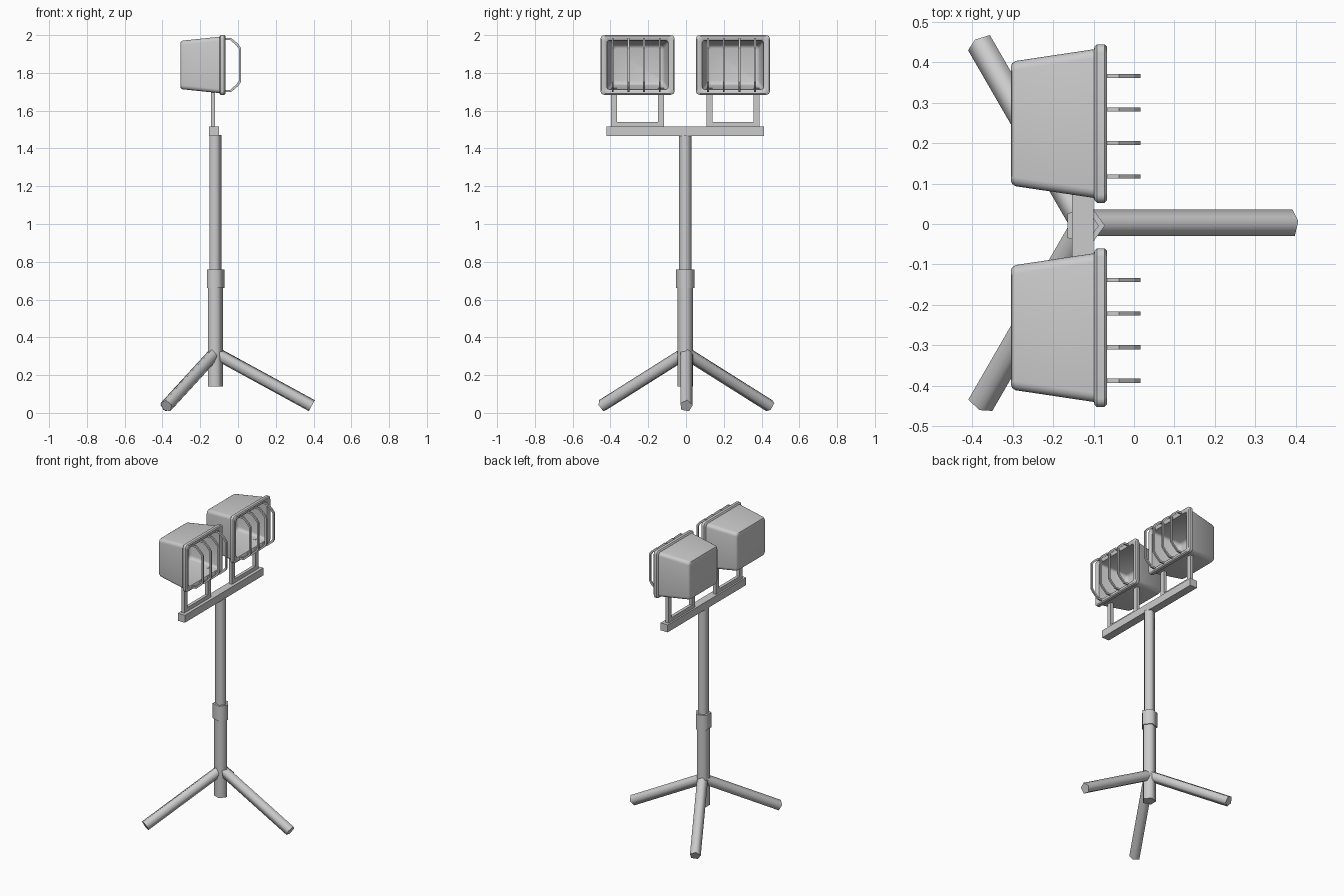
import bpy, bmesh, math
from mathutils import Vector

if "Cube" in bpy.data.objects:
    bpy.data.objects.remove(bpy.data.objects["Cube"])

PX, PY = -0.123, -0.004      # pole axis
LAMP_Z = 1.842


def finish(name, bm, angle=None):
    bmesh.ops.recalc_face_normals(bm, faces=bm.faces[:])
    me = bpy.data.meshes.new(name)
    bm.to_mesh(me)
    bm.free()
    ob = bpy.data.objects.new(name, me)
    bpy.context.collection.objects.link(ob)
    if angle:
        bpy.ops.object.select_all(action='DESELECT')
        ob.select_set(True)
        bpy.context.view_layer.objects.active = ob
        bpy.ops.object.shade_smooth_by_angle(angle=math.radians(angle))
    return ob


def loft(name, rings, angle=None):
    """Skin closed rings of points and cap both ends."""
    bm = bmesh.new()
    vs = [[bm.verts.new(p) for p in r] for r in rings]
    n = len(vs[0])
    for a, b in zip(vs, vs[1:]):
        for i in range(n):
            j = (i + 1) % n
            bm.faces.new((a[i], a[j], b[j], b[i]))
    bm.faces.new(vs[0])
    bm.faces.new(vs[-1])
    return finish(name, bm, angle)


def tube(name, a, b, r, u, v, turn=0):
    """Five-sided tube from a to b, cross-section axes u and v."""
    angs = [math.radians(turn + 72 * i) for i in range(5)]
    ring = [u * (r * math.cos(t)) + v * (r * math.sin(t)) for t in angs]
    return loft(name, [[a + p for p in ring], [b + p for p in ring]], 80)


def box(name, x0, x1, y0, y1, z0, z1):
    loft(name, [[(x0, y0, z), (x1, y0, z), (x1, y1, z), (x0, y1, z)]
                for z in (z0, z1)])


def rounded_ring(x, cy, hw, hh, r, seg=4):
    """Rounded rectangle in the yz plane."""
    pts = []
    for k, (sy, sz) in enumerate(((1, 1), (-1, 1), (-1, -1), (1, -1))):
        for i in range(seg + 1):
            t = math.radians(90 * (k + i / seg))
            pts.append((x, cy + sy * (hw - r) + r * math.cos(t),
                        LAMP_Z + sz * (hh - r) + r * math.sin(t)))
    return pts


X, Y, Z = Vector((1, 0, 0)), Vector((0, 1, 0)), Vector((0, 0, 1))

# Telescopic pole and collar
for name, r, z0, z1 in (("lower_pole", 0.0435, 0.14, 0.67),
                        ("pole_collar", 0.051, 0.66, 0.76),
                        ("upper_pole", 0.036, 0.75, 1.47)):
    tube(name, Vector((PX, PY, z0)), Vector((PX, PY, z1)), r, X, Y)

# Tripod legs
for k in range(3):
    t = math.radians(120 * k)
    out = Vector((math.cos(t), math.sin(t), 0))
    side = Z.cross(out)
    base = Vector((PX, 0.001, 0))
    a, b = base + Z * 0.317, base + out * 0.513 + Z * 0.037
    tube(f"leg_{k + 1}", a, b, 0.035, side, (b - a).normalized().cross(side), 80)

# Crossbar
box("crossbar", -0.153, -0.1, PY - 0.417, PY + 0.417, 1.465, 1.515)

# Lamp shell sections: x, half width, half height, corner radius
SHELL = ((-0.305, 0.140, 0.115, 0.015), (-0.302, 0.149, 0.124, 0.02),
         (-0.293, 0.155, 0.129, 0.022), (-0.099, 0.184, 0.149, 0.022),
         (-0.098, 0.190, 0.152, 0.018), (-0.092, 0.196, 0.158, 0.02),
         (-0.073, 0.196, 0.158, 0.02), (-0.067, 0.190, 0.152, 0.018),
         (-0.067, 0.172, 0.138, 0.015), (-0.073, 0.163, 0.130, 0.015),
         (-0.258, 0.140, 0.107, 0.022), (-0.268, 0.134, 0.101, 0.02),
         (-0.273, 0.122, 0.089, 0.015))
# Guard bar side profile (upper half): outer then inner edge, x and height
OUTER = ((-0.072, 0.144), (-0.037, 0.144), (0.000, 0.112), (0.016, 0.090))
INNER = ((-0.072, 0.132), (-0.041, 0.132), (-0.010, 0.104), (0.004, 0.086))

for tag, s in (("left", -1), ("right", 1)):
    cy = PY + s * 0.2525
    loft(f"{tag}_lamp_housing",
         [rounded_ring(x, cy, w, h, r) for x, w, h, r in SHELL], 40)

    # U-shaped bracket
    for i, d in enumerate((-0.125, 0.125)):
        box(f"{tag}_bracket_post_{i + 1}", -0.142, -0.121,
            cy + d - 0.016, cy + d + 0.016, 1.51, 1.72)
    box(f"{tag}_bracket_base", -0.142, -0.121, cy - 0.125, cy + 0.125, 1.51, 1.54)

    # Wire guard
    outer = list(OUTER) + [(x, -h) for x, h in reversed(OUTER)]
    inner = list(INNER) + [(x, -h) for x, h in reversed(INNER)]
    for i in range(4):
        y = cy - 0.007 + (i - 1.5) * 0.083
        loft(f"{tag}_guard_bar_{i + 1}",
             [[(p[0], y - 0.005, LAMP_Z + p[1]), (p[0], y + 0.005, LAMP_Z + p[1]),
               (q[0], y + 0.005, LAMP_Z + q[1]), (q[0], y - 0.005, LAMP_Z + q[1])]
              for p, q in zip(outer, inner)])
